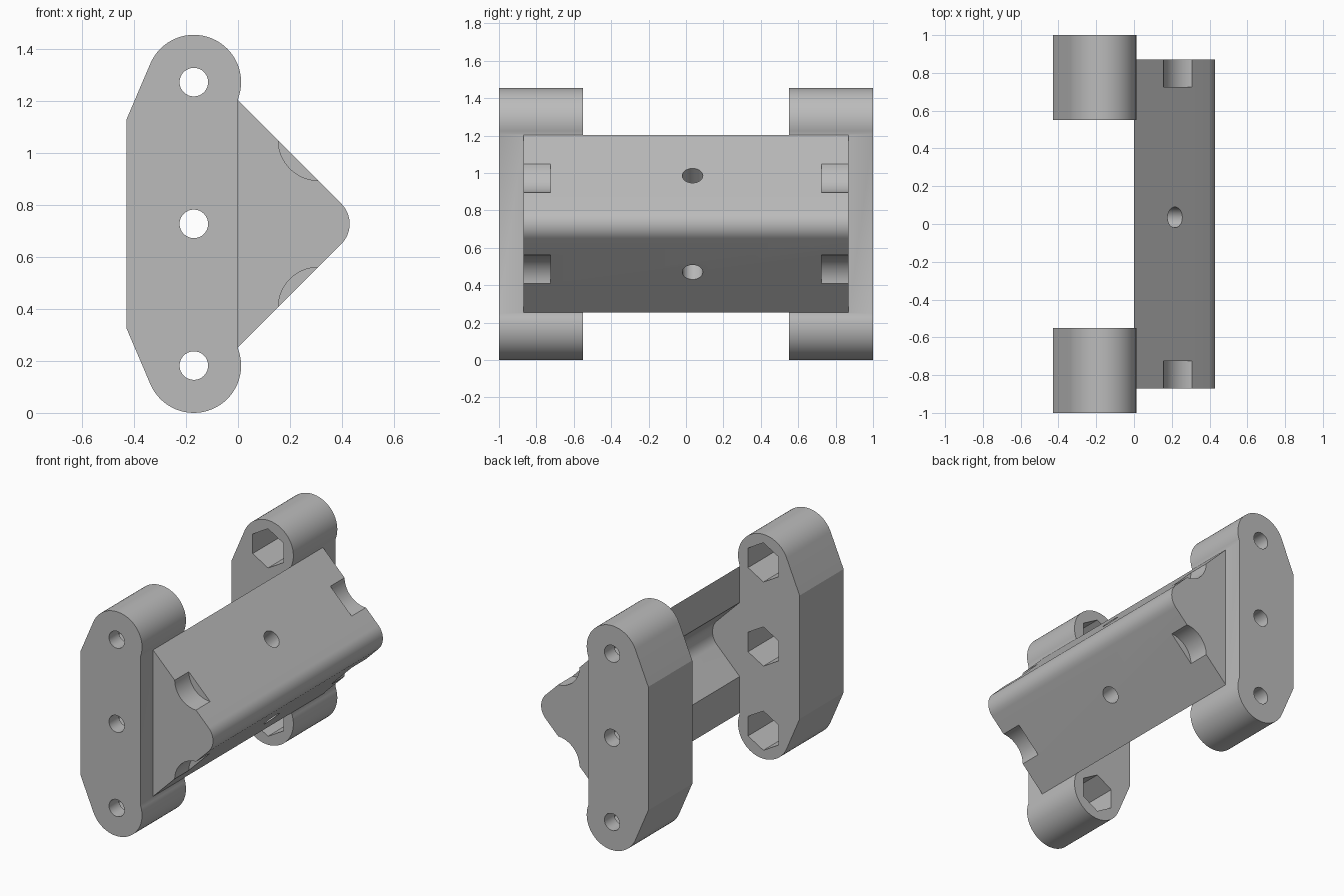
import bpy, bmesh
from math import sin, cos, pi, radians, sqrt, atan2, acos, hypot

cube = bpy.data.objects.get("Cube")
if cube:
    bpy.data.objects.remove(cube, do_unlink=True)

grey = bpy.data.materials.new("light_grey")
grey.use_nodes = True
grey.diffuse_color = (0.5, 0.5, 0.5, 1)
grey.node_tree.nodes["Principled BSDF"].inputs["Base Color"].default_value = (0.5, 0.5, 0.5, 1)

MID = 0.7275           # height of the symmetry plane
EAR_X = -0.17          # bolt line
EAR_R = 0.182          # rounded ear ends
BOLT = MID - EAR_R     # bolt spacing
HALF = 0.475           # half height of the wedge bar
INNER, OUTER, END = 0.55, 1.0, 0.87


def arc(cx, cz, r, a0, a1, n):
    return [(cx + r * cos(a0 + (a1 - a0) * i / n), cz + r * sin(a0 + (a1 - a0) * i / n))
            for i in range(n + 1)]


def ring(cx, cz, r, n, start=0.0):
    return arc(cx, cz, r, start, start + 2 * pi, n)[:-1]


def prism(name, profile, y0, y1):
    """Extrude an x/z profile, given relative to the symmetry plane, along y."""
    bm = bmesh.new()
    face = bm.faces.new([bm.verts.new((x, y0, z + MID)) for x, z in profile])
    new = bmesh.ops.extrude_face_region(bm, geom=[face])["geom"]
    bmesh.ops.translate(bm, vec=(0, y1 - y0, 0),
                        verts=[v for v in new if isinstance(v, bmesh.types.BMVert)])
    bmesh.ops.recalc_face_normals(bm, faces=bm.faces)
    mesh = bpy.data.meshes.new(name)
    bm.to_mesh(mesh)
    bm.free()
    mesh.materials.append(grey)
    ob = bpy.data.objects.new(name, mesh)
    bpy.context.collection.objects.link(ob)
    return ob


def combine(target, other, operation):
    """Apply a boolean and discard the helper."""
    other.hide_render = True
    mod = target.modifiers.new("cut", 'BOOLEAN')
    mod.operation, mod.solver, mod.object = operation, 'EXACT', other
    bpy.ops.object.select_all(action='DESELECT')
    bpy.context.view_layer.objects.active = target
    target.select_set(True)
    bpy.ops.object.modifier_apply(modifier=mod.name)
    bpy.data.objects.remove(other, do_unlink=True)


def wedge(half, back):
    """Right-angled nose with a rounded tip, closed by the given back points."""
    r = 0.109
    nose = arc(half - r * sqrt(2), 0, r, -pi / 4, pi / 4, 16)
    low = [(x, -z) for x, z in back] + [(0, -half)]
    return low + nose + [(x, -z) for x, z in reversed(low)]


# Wedge bar, hollowed behind between the two ears
body = prism("clamp_bracket", wedge(HALF, [(-0.1, HALF)]), -END, END)
groove = prism("groove", wedge(0.24, [(-0.3, 0.7), (0, 0.7)]), -INNER, INNER)
combine(body, groove, 'DIFFERENCE')

# Ear outline: rounded end running into a straight taper and a flat back
corner = (-0.43, 0.4)
dx, dz = corner[0] - EAR_X, corner[1] - BOLT
tangent = atan2(dz, dx) % (2 * pi) - acos(EAR_R / hypot(dx, dz))
start = -acos(-EAR_X / EAR_R)
upper = arc(EAR_X, BOLT, EAR_R, start, tangent, 32) + [corner]
outline = upper + [(x, -z) for x, z in reversed(upper)]

for side in (-1, 1):
    combine(body, prism("ear", outline, side * INNER, side * OUTER), 'UNION')

for side in (-1, 1):
    # Bolt bores with deep hexagonal nut pockets on the inner faces
    for z in (-BOLT, 0, BOLT):
        combine(body, prism("bore", ring(EAR_X, z, 0.055, 32), side * 0.7, side * 1.1), 'DIFFERENCE')
        combine(body, prism("nut_pocket", ring(EAR_X, z, 0.127, 6, pi / 6), side * 0.5, side * 0.9),
                'DIFFERENCE')
    # Scooped notches at the bar ends
    for up in (-1, 1):
        combine(body, prism("notch", ring(0.31, up * 0.322, 0.155, 64), side * 0.725, side * 0.95),
                'DIFFERENCE')

# Screw holes square to the sloping faces
for up in (-1, 1):
    bpy.ops.mesh.primitive_cylinder_add(vertices=32, radius=0.055, depth=0.4,
                                        location=(0.217, 0.035, MID + up * 0.258),
                                        rotation=(0, up * radians(45), 0))
    hole = bpy.context.object
    hole.data.materials.append(grey)
    combine(body, hole, 'DIFFERENCE')

bpy.ops.object.select_all(action='DESELECT')
body.select_set(True)
bpy.context.view_layer.objects.active = body
bpy.ops.object.shade_smooth_by_angle(angle=radians(20))
